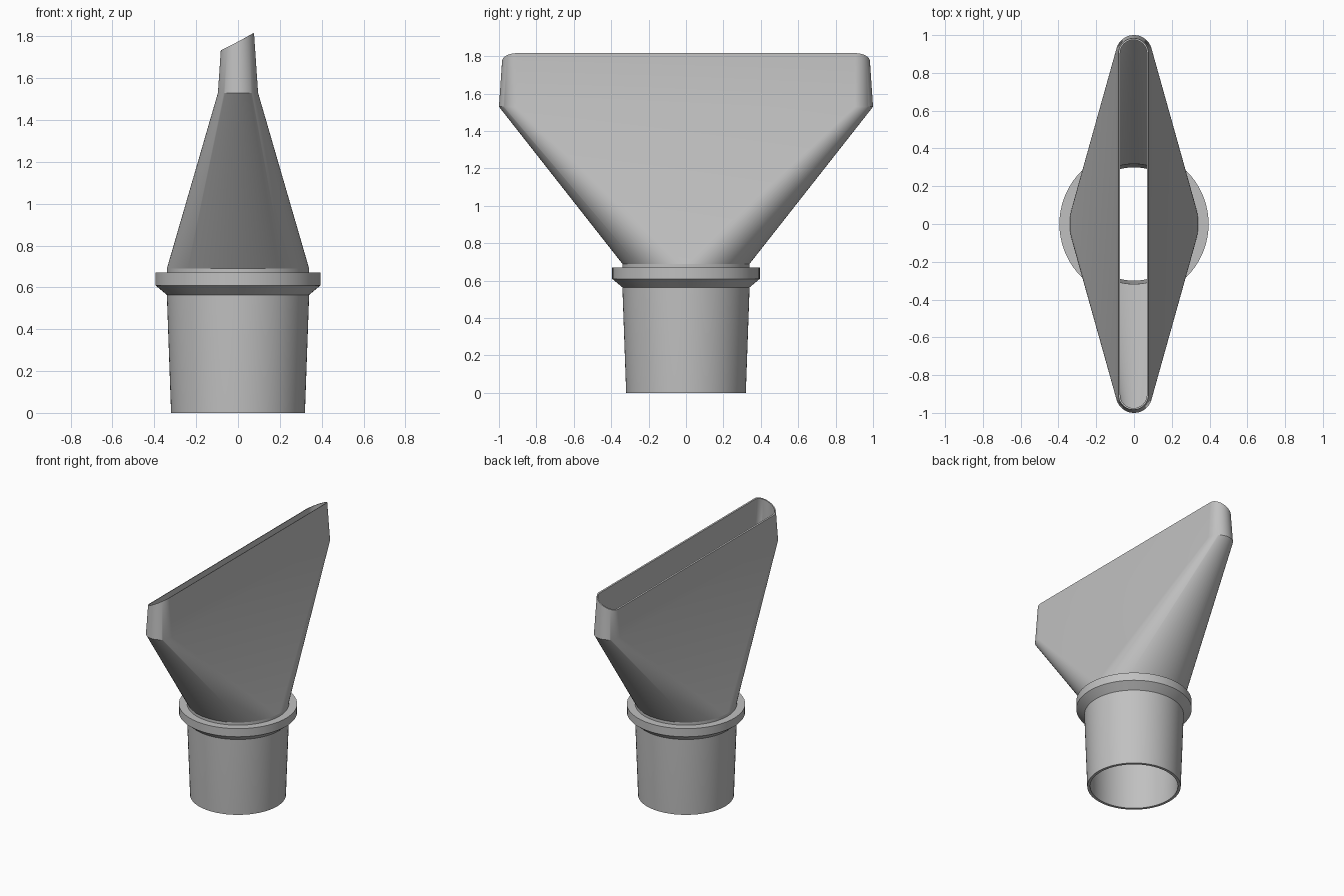
import bpy
import bmesh
import math

STEPS = 36        # segments per half turn
REACH = 0.904     # distance from the centre to each slot end's arc centre
LIP_Z = 1.53      # height where the flared hood meets the straight lip

if "Cube" in bpy.data.objects:
    bpy.data.objects.remove(bpy.data.objects["Cube"], do_unlink=True)

grey = bpy.data.materials.new("plain grey plastic")
grey.use_nodes = True
colour = (0.53, 0.53, 0.53, 1)
grey.diffuse_color = colour
grey.node_tree.nodes["Principled BSDF"].inputs["Base Color"].default_value = colour


def ring(radius, z, reach=0.0):
    """Outline of a slot running along y; a circle when reach is zero."""
    points = []
    for side in (1, -1):
        for i in range(STEPS + 1):
            a = math.pi * i / STEPS
            points.append((side * radius * math.cos(a),
                           side * (reach + radius * math.sin(a)), z))
    return points


def slanted_ring(radius):
    """Slot outline cut by the sloping mouth plane, following the lip's taper."""
    result = []
    for x, y, _ in ring(radius, 0, REACH):
        z = 1.775 + 0.43 * x
        shrink = 1 - 0.068 * (z - LIP_Z) / radius
        centre = math.copysign(REACH, y)
        result.append((x * shrink, centre + (y - centre) * shrink, z))
    return result


def loft(name, rings, closed=False):
    """Skin successive outlines into one smooth part."""
    bm = bmesh.new()
    rows = [[bm.verts.new(p) for p in r] for r in rings]
    pairs = list(zip(rows, rows[1:]))
    if closed:
        pairs.append((rows[-1], rows[0]))
    for low, high in pairs:
        for i in range(len(low)):
            j = (i + 1) % len(low)
            bm.faces.new((low[i], low[j], high[j], high[i]))
    bmesh.ops.remove_doubles(bm, verts=bm.verts[:], dist=1e-5)
    mesh = bpy.data.meshes.new(name)
    bm.to_mesh(mesh)
    bm.free()
    mesh.materials.append(grey)
    obj = bpy.data.objects.new(name, mesh)
    bpy.context.collection.objects.link(obj)
    bpy.ops.object.select_all(action="DESELECT")
    obj.select_set(True)
    bpy.context.view_layer.objects.active = obj
    bpy.ops.object.shade_smooth_by_angle(angle=math.radians(30))
    return obj


# Tapered hose spigot, inner wall down then outer wall up
loft("hose_spigot", [ring(0.318, 0.69), ring(0.30, 0),
                     ring(0.32, 0), ring(0.34, 0.56), ring(0.34, 0.69)])

# Stop collar with a chamfered underside
loft("stop_collar", [ring(0.335, 0.56), ring(0.395, 0.61),
                     ring(0.395, 0.67), ring(0.335, 0.67)], closed=True)

# Flared hood from round neck to slanted slot mouth, outside then inside
loft("flared_hood", [ring(0.34, 0.69), ring(0.096, LIP_Z, REACH),
                     slanted_ring(0.096), slanted_ring(0.087),
                     ring(0.087, LIP_Z, REACH), ring(0.318, 0.69)])
